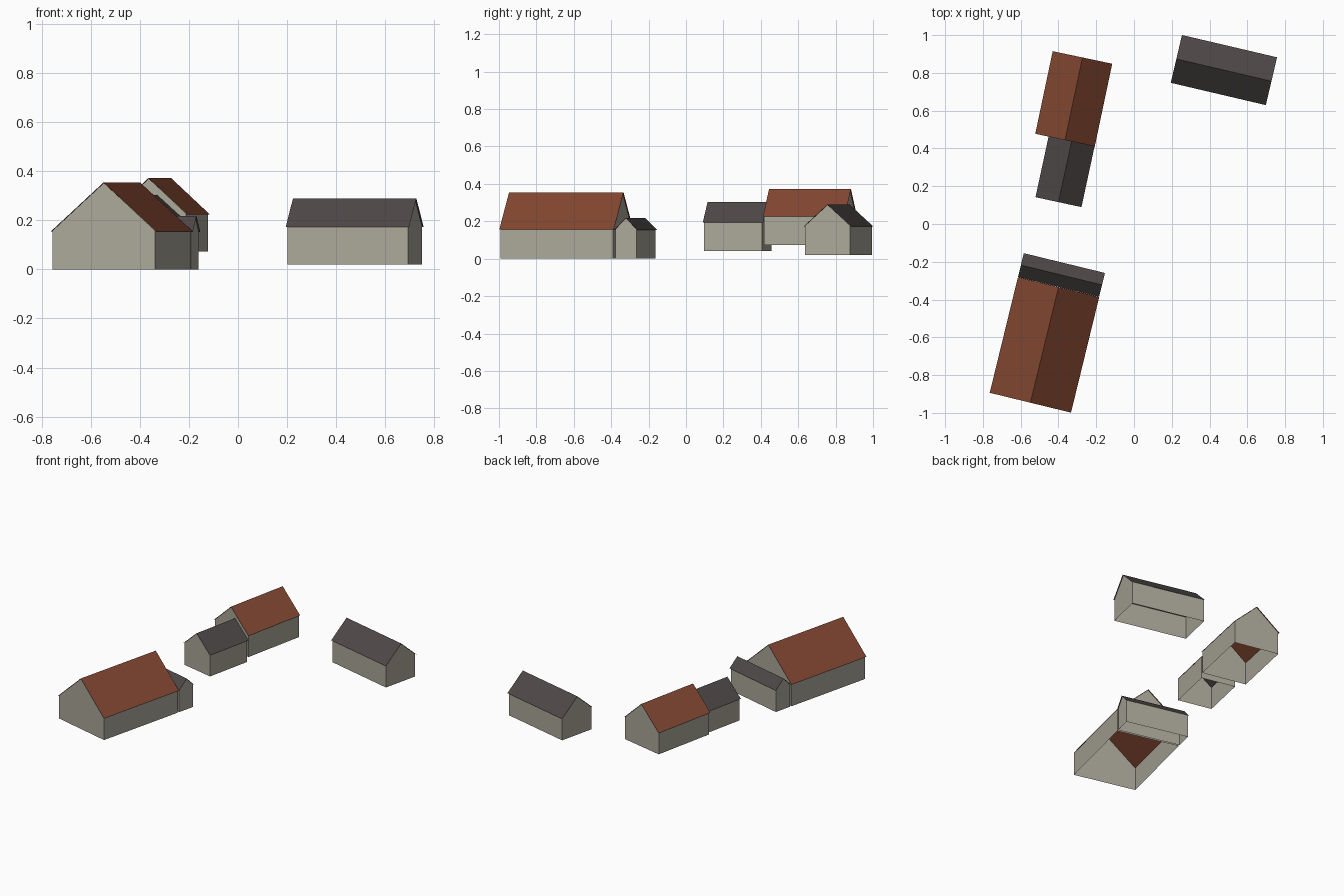
import bpy
from math import radians

cube = bpy.data.objects.get("Cube")
if cube:
    bpy.data.objects.remove(cube, do_unlink=True)


def make_material(name, colour):
    mat = bpy.data.materials.new(name)
    mat.use_nodes = True
    mat.diffuse_color = colour
    mat.node_tree.nodes["Principled BSDF"].inputs["Base Color"].default_value = colour
    return mat


plaster = make_material("pale_plaster", (0.41, 0.39, 0.32, 1))
red_tile = make_material("red_tile", (0.23, 0.064, 0.031, 1))
slate = make_material("dark_slate", (0.077, 0.065, 0.065, 1))


def make_object(name, verts, faces, mat, centre, angle):
    mesh = bpy.data.meshes.new(name)
    mesh.from_pydata(verts, [], faces)
    mesh.materials.append(mat)
    obj = bpy.data.objects.new(name, mesh)
    obj.location = (*centre, 0)
    obj.rotation_euler.z = radians(angle)
    bpy.context.collection.objects.link(obj)


def make_house(name, centre, angle, width, length, base, eave, ridge, tile):
    """Open-bottomed gabled walls under a thin overhanging roof, ridge along local y."""
    overhang, gap = 0.006, 0.002
    w, l = width / 2, length / 2

    # Roof: an eave-ridge-eave profile swept along the building
    profile = [(-w, eave), (0, ridge), (w, eave)]
    verts = [(x, y, z) for y in (-l, l) for x, z in profile]
    make_object(name + "_roof", verts, [(0, 1, 4, 3), (1, 2, 5, 4)], tile, centre, angle)

    # Walls: two pentagonal gables joined by two long sides
    wx, wy = w - overhang, l - overhang
    top = eave + (ridge - eave) * overhang / w - gap
    profile = [(-wx, base), (wx, base), (wx, top), (0, ridge - gap), (-wx, top)]
    verts = [(x, y, z) for y in (-wy, wy) for x, z in profile]
    faces = [(0, 1, 2, 3, 4), (9, 8, 7, 6, 5), (1, 6, 7, 2), (5, 0, 4, 9)]
    make_object(name + "_walls", verts, faces, plaster, centre, angle)


# Front farmhouse with a low cross wing at its back
make_house("farmhouse", (-0.474, -0.64), -13.7, 0.443, 0.63, 0, 0.155, 0.355, red_tile)
make_house("cross_wing", (-0.384, -0.27), -103.7, 0.13, 0.442, 0, 0.153, 0.218, slate)

# Rear cottage with a lower extension in front
make_house("cottage", (-0.319, 0.663), -11.9, 0.322, 0.447, 0.073, 0.225, 0.373, red_tile)
make_house("extension", (-0.365, 0.277), -12.2, 0.249, 0.33, 0.042, 0.193, 0.304, slate)

# Detached barn
make_house("barn", (0.476, 0.815), -103.2, 0.26, 0.517, 0.02, 0.173, 0.29, slate)
